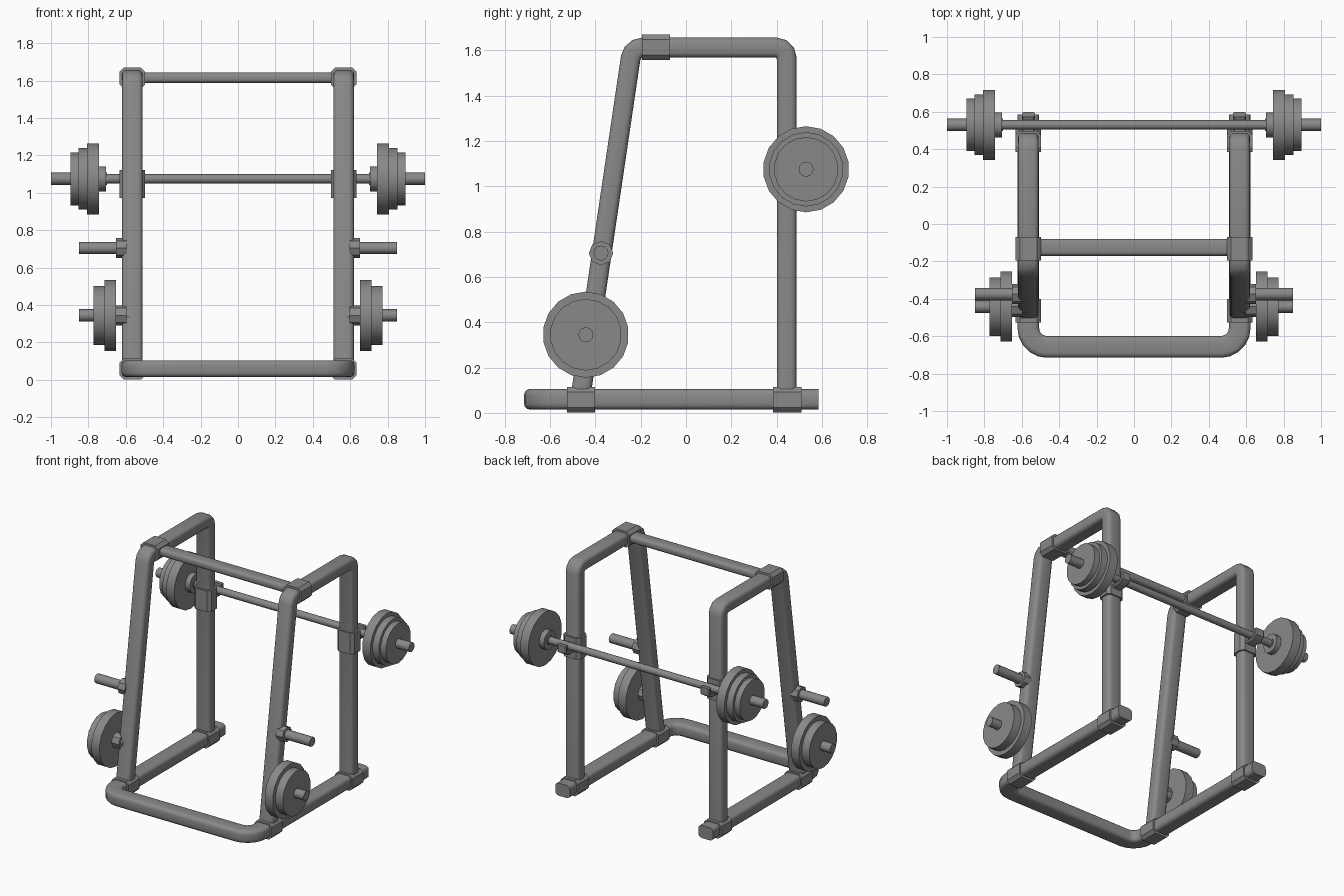
import bpy, bmesh, math
from mathutils import Vector

if "Cube" in bpy.data.objects:
    bpy.data.objects.remove(bpy.data.objects["Cube"])

grey = bpy.data.materials.new("iron_grey")
grey.use_nodes = True
COLOUR = (0.25, 0.25, 0.25, 1)
grey.diffuse_color = COLOUR
grey.node_tree.nodes["Principled BSDF"].inputs["Base Color"].default_value = COLOUR


def finish(name, bm):
    bmesh.ops.recalc_face_normals(bm, faces=bm.faces)
    mesh = bpy.data.meshes.new(name)
    bm.to_mesh(mesh)
    bm.free()
    mesh.materials.append(grey)
    obj = bpy.data.objects.new(name, mesh)
    bpy.context.collection.objects.link(obj)
    bpy.ops.object.select_all(action="DESELECT")
    obj.select_set(True)
    bpy.context.view_layer.objects.active = obj
    bpy.ops.object.shade_smooth_by_angle(angle=math.radians(35))
    return obj


def rounded_rect(w, h, r, segs):
    pts = []
    for k, (sx, sy) in enumerate(((1, 1), (-1, 1), (-1, -1), (1, -1))):
        for i in range(segs + 1):
            a = math.pi / 2 * (k + i / segs)
            pts.append((sx * (w / 2 - r) + r * math.cos(a), sy * (h / 2 - r) + r * math.sin(a)))
    return pts


def tube(name, path, normal, w, h, r=0.025, segs=3):
    """Sweep a rounded rectangle: w lies in the path's plane, h along its normal."""
    path, n = [Vector(p) for p in path], Vector(normal)
    dirs = [(b - a).normalized() for a, b in zip(path, path[1:])]
    bm = bmesh.new()
    rings = []
    for i, p in enumerate(path):
        d0, d1 = dirs[max(i - 1, 0)], dirs[min(i, len(dirs) - 1)]
        t = (d0 + d1).normalized()
        side = n.cross(t) / max(t.dot(d0), 0.3)
        rings.append([bm.verts.new(p + side * u + n * v) for u, v in rounded_rect(w, h, r, segs)])
    for a, b in zip(rings, rings[1:]):
        for j in range(len(a)):
            k = (j + 1) % len(a)
            bm.faces.new((a[j], a[k], b[k], b[j]))
    bm.faces.new(rings[0])
    bm.faces.new(rings[-1])
    return finish(name, bm)


def turned(name, steps, y, z, sides, s=1):
    """Stepped solid around an x axis; steps are (x, radius) pairs."""
    bm = bmesh.new()
    rings = []
    for x, r in steps:
        rings.append([bm.verts.new((s * x, y + r * math.sin(a), z + r * math.cos(a)))
                      for a in (2 * math.pi * i / sides for i in range(sides))])
    for a, b in zip(rings, rings[1:]):
        for j in range(sides):
            k = (j + 1) % sides
            bm.faces.new((a[j], a[k], b[k], b[j]))
    bm.faces.new(rings[0])
    bm.faces.new(rings[-1])
    return finish(name, bm)


def arc(cx, cy, r, start, end, segs):
    return [(cx + r * math.cos(a), cy + r * math.sin(a))
            for a in (math.radians(start + (end - start) * i / segs) for i in range(segs + 1))]


X = 0.565            # centre of each side frame
SIDES = ((1, "left"), (-1, "right"))

# Base: one U-shaped tube
bend = arc(X - 0.1, -0.557, 0.1, 0, -90, 5)
half = [(X, 0.585)] + bend
base = half + [(-x, y) for x, y in reversed(half)]
tube("base_frame", [(x, y, 0.06) for x, y in base], (0, 0, 1), 0.115, 0.09)

# Top crossbar
tube("top_crossbar", [(-X, -0.125, 1.615), (X, -0.125, 1.615)], (0, 0, 1), 0.09, 0.055, 0.02)

# Side frames, sleeves, bar hooks
frame = [(-0.467, 0.06)] + arc(-0.19, 1.557, 0.055, 172, 90, 3) + arc(0.397, 1.565, 0.047, 90, 0, 3) + [(0.444, 0.06)]
for s, side in SIDES:
    x = s * X
    tube(side + "_side_frame", [(x, y, z) for y, z in frame], (1, 0, 0), 0.087, 0.11)
    for name, y, z in (("front_base", -0.463, 0.0575), ("rear_base", 0.447, 0.0575), ("top", -0.132, 1.613)):
        tube(f"{side}_{name}_sleeve", [(x, y - 0.0625, z), (x, y + 0.0625, z)], (0, 0, 1), 0.135, 0.113, 0.022, 1)
    tube(side + "_hook_sleeve", [(x, 0.444, 0.973), (x, 0.444, 1.123)], (1, 0, 0), 0.108, 0.135, 0.022, 1)
    hook = [(0.48, 1.035), (0.555, 1.035), (0.585, 1.055), (0.585, 1.1)]
    tube(side + "_bar_hook", [(x, y, z) for y, z in hook], (1, 0, 0), 0.025, 0.07, 0.006, 1)

# Barbell
BY, BZ = 0.53, 1.075
turned("barbell_shaft", [(-0.72, 0.025), (0.72, 0.025)], BY, BZ, 12)
for s, side in SIDES:
    turned(side + "_barbell_end", [(0.7, 0.033), (1.0, 0.033)], BY, BZ, 12, s)
    turned(side + "_barbell_collar", [(0.705, 0.067), (0.745, 0.067)], BY, BZ, 12, s)
    for name, x0, x1, r in (("large", 0.742, 0.806, 0.19), ("medium", 0.806, 0.854, 0.164), ("small", 0.854, 0.895, 0.142)):
        turned(f"{side}_barbell_{name}_plate", [(x0, r), (x1, r)], BY, BZ, 18, s)

# Storage pegs and spare plates
for s, side in SIDES:
    for name, y, z in (("upper", -0.375, 0.705), ("lower", -0.442, 0.345)):
        turned(f"{side}_{name}_peg", [(0.58, 0.033), (0.85, 0.033)], y, z, 12, s)
        turned(f"{side}_{name}_peg_collar", [(0.595, 0.054), (0.652, 0.054)], y, z, 8, s)
    for name, x0, x1, r in (("large", 0.652, 0.715, 0.19), ("small", 0.715, 0.773, 0.158)):
        turned(f"{side}_stored_{name}_plate", [(x0, r), (x1, r)], -0.442, 0.345, 18, s)
